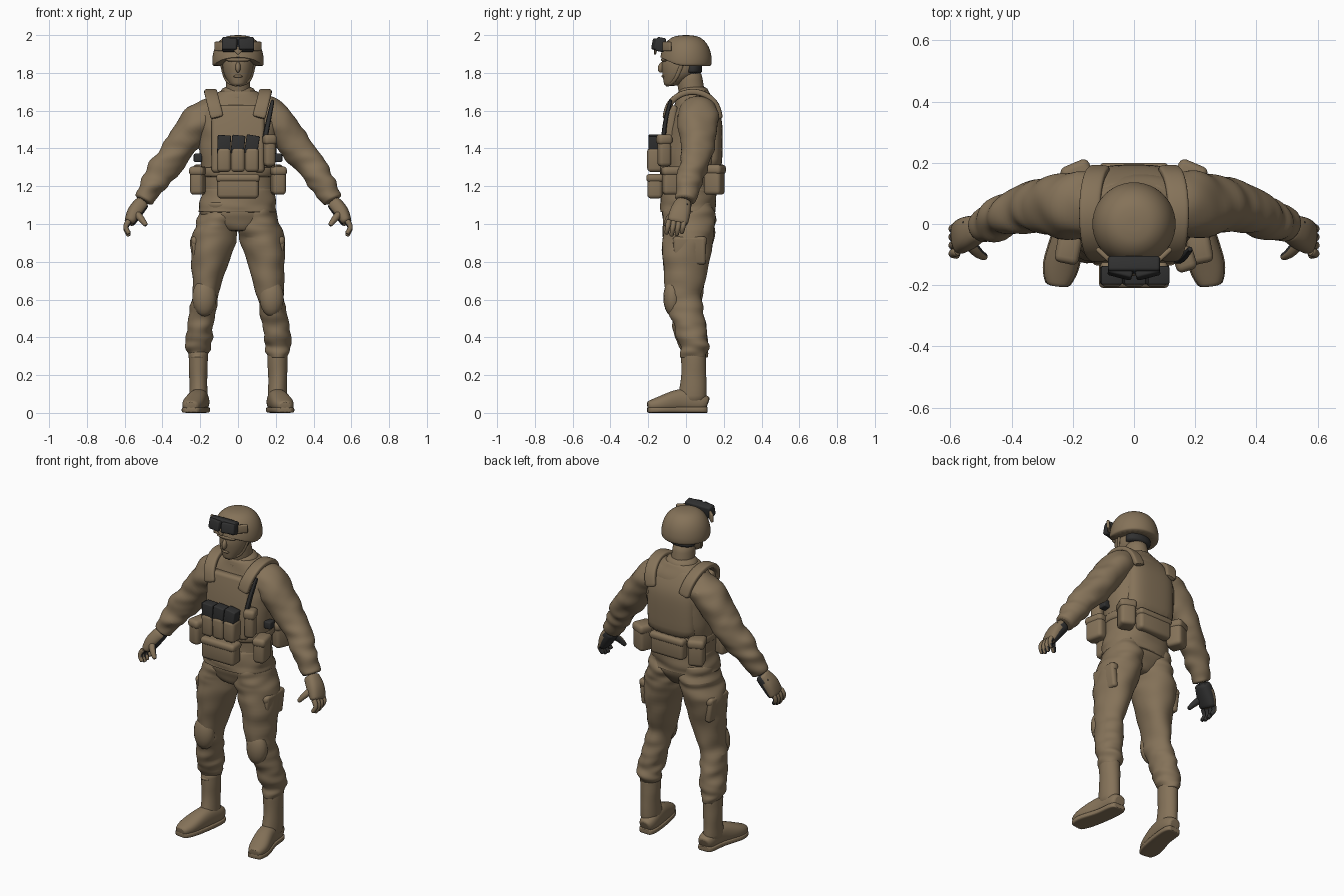
import bpy, bmesh, math
from mathutils import Vector, Euler, noise

if "Cube" in bpy.data.objects:
    bpy.data.objects.remove(bpy.data.objects["Cube"], do_unlink=True)


def material(name, *rgb):
    mat = bpy.data.materials.new(name)
    mat.use_nodes = True
    mat.diffuse_color = (*rgb, 1)
    shader = next(node for node in mat.node_tree.nodes if node.type == 'BSDF_PRINCIPLED')
    shader.inputs["Base Color"].default_value = mat.diffuse_color
    shader.inputs["Roughness"].default_value = .9
    return mat


TAN = material("tan cloth", .235, .17, .1)
BLACK = material("charcoal", .03, .03, .03)
UP, ACROSS, DEPTH = Vector((0, 0, 1)), Vector((1, 0, 0)), Vector((0, 1, 0))


def finish(name, bm, mat, mirror=1, subdivide=False):
    """Mirror if asked, fix normals, make the object and shade it."""
    for vert in bm.verts:
        vert.co.x *= mirror
    bmesh.ops.recalc_face_normals(bm, faces=bm.faces[:])
    mesh = bpy.data.meshes.new(name)
    bm.to_mesh(mesh)
    bm.free()
    obj = bpy.data.objects.new(name, mesh)
    bpy.context.collection.objects.link(obj)
    mesh.materials.append(mat)
    if subdivide:
        obj.modifiers.new("Smooth surface", 'SUBSURF').levels = 1
        obj.modifiers["Smooth surface"].render_levels = 1
    bpy.ops.object.select_all(action='DESELECT')
    obj.select_set(True)
    bpy.context.view_layer.objects.active = obj
    bpy.ops.object.shade_smooth_by_angle(angle=math.radians(50))
    return obj


def spline(keys, steps):
    """Fill in between key rings along a smooth curve."""
    keys = [Vector(key) for key in keys]
    last = len(keys) - 1
    for i in range(last):
        start, end = keys[i], keys[i + 1]
        leave = (end - keys[max(i - 1, 0)]) / 2
        arrive = (keys[min(i + 2, last)] - start) / 2
        for k in range(steps):
            t = k / steps
            ease = t * t * (3 - 2 * t)
            yield (start.lerp(end, ease) + leave * t * (1 - t) ** 2
                   - arrive * t * t * (1 - t))
    yield keys[last]


def loft(name, keys, mat=TAN, axis=None, side=ACROSS, sides=16, power=2, steps=3,
         fold=0, mirror=1, shape=None):
    """Skin rings of (x, y, z, radius along side, other radius); fold adds creases."""
    rows = list(spline(keys, steps))
    centres = [Vector(row[:3]) for row in rows]
    bm, loops = bmesh.new(), []
    for i, (row, centre) in enumerate(zip(rows, centres)):
        ahead, behind = centres[min(i + 1, len(rows) - 1)], centres[max(i - 1, 0)]
        along = axis or (ahead - behind).normalized()
        other = along.cross(side).normalized()
        first = other.cross(along)
        loop = []
        for k in range(sides):
            angle = math.tau * k / sides
            c, s = [math.copysign(abs(wave) ** (2 / power), wave)
                    for wave in (math.cos(angle), math.sin(angle))]
            offset = first * c * row[3] + other * s * row[4]
            point = centre + offset
            if fold:
                seed = Vector((point.x, point.y + mirror, point.z * 3)) * 8
                point += offset.normalized() * noise.noise(seed) * fold
            loop.append(bm.verts.new(shape(point) if shape else point))
        loops.append(loop)
    for low, high in zip(loops, loops[1:]):
        for k in range(sides):
            bm.faces.new((low[k - 1], low[k], high[k], high[k - 1]))
    bm.faces.new(loops[0])
    bm.faces.new(loops[-1])
    return finish(name, bm, mat, mirror, subdivide=True)


def stack(name, rows, **options):
    """Upright loft on the centre line from (height, y, half width, half depth)."""
    rings = [(0, y, z, width, depth) for z, y, width, depth in rows]
    return loft(name, rings, axis=UP, sides=24, **options)


def place(name, bm, at, mat, mirror, lean=0, roll=0, yaw=0):
    """Turn a solid and put it in position."""
    turn = Euler((lean, roll, yaw)).to_matrix()
    for vert in bm.verts:
        vert.co = turn @ vert.co + Vector(at)
    return finish(name, bm, mat, mirror)


def box(name, at, size, mat=TAN, mirror=1, soft=.02, **turn):
    bm = bmesh.new()
    bmesh.ops.create_cube(bm, size=1)
    for vert in bm.verts:
        vert.co *= Vector(size)
    bmesh.ops.bevel(bm, geom=bm.edges[:], offset=min(soft, min(size) * .4),
                    segments=3, profile=.5, affect='EDGES')
    return place(name, bm, at, mat, mirror, **turn)


def blob(name, at, size, mat=TAN, mirror=1, **turn):
    bm = bmesh.new()
    bmesh.ops.create_uvsphere(bm, u_segments=16, v_segments=10, radius=1)
    for vert in bm.verts:
        vert.co *= Vector(size)
    return place(name, bm, at, mat, mirror, **turn)


def pouch(name, at, size, **options):
    """Soft pouch with an overlapping flap on its upper third."""
    position, extent = Vector(at), Vector(size)
    box(name, position, extent, **options)
    flap = Vector((extent.x + .01, extent.y + .01, extent.z / 3))
    box(name + "_flap", position + UP * flap.z, flap, **options)


# Jacket, belt and neck
stack("jacket", [(.96, 0, .1, .09), (1.05, .01, .2, .14), (1.2, .02, .19, .14),
                 (1.45, .04, .21, .15), (1.6, .05, .22, .12), (1.71, .04, .09, .08)],
      fold=.012, power=2.3, steps=5)
stack("jacket_hem", [(1.06, .01, .205, .148), (1.1, .01, .205, .15), (1.2, .02, .19, .14)],
      fold=.015, power=2.3, steps=5)
stack("belt", [(z, .02, .2, .16) for z in (1.24, 1.31)], power=2.3)
stack("neck", [(1.64, .04, .07, .07), (1.82, .01, .06, .07)])
stack("collar", [(1.65, .04, .12, .1), (1.73, .04, .08, .07)])

# Vest plates, the rear one rounded to the back
box("vest_front", (0, -.09, 1.45), (.28, .06, .36), lean=-.1)
stack("vest_back", [(1.28, .11, .16, .08), (1.5, .115, .16, .08), (1.6, .1, .15, .075),
                    (1.69, .07, .11, .055)], power=3)

# Magazines, pouches and radio
for spot, label in enumerate(("right", "middle", "left"), start=-1):
    x = spot * .074
    box(f"{label}_magazine_pouch", (x, -.163, 1.34), (.074, .085, .13))
    box(f"{label}_magazine", (x, -.168, 1.42), (.07, .06, .1), BLACK,
        soft=.006, roll=.1 + spot * .06)
pouch("front_pouch", (0, -.165, 1.2), (.22, .08, .13))
pouch("back_pouch", (0, .165, 1.23), (.22, .06, .13))
pouch("radio_pouch", (.165, -.115, 1.39), (.06, .07, .17), yaw=.3)
loft("radio_antenna", [(.14, -.12, 1.44, .015, .014), (.16, -.11, 1.54, .014, .012),
                       (.185, -.08, 1.66, .01, .01)], BLACK, sides=8, power=3)

# Head and face
stack("head", [(1.73, -.08, .035, .035), (1.79, -.035, .074, .09),
               (1.86, -.02, .083, .11), (1.95, 0, .07, .1)])
blob("nose", (0, -.128, 1.83), (.014, .02, .03), lean=-.35)
blob("lips", (0, -.118, 1.782), (.024, .012, .008))
blob("brow", (0, -.112, 1.87), (.065, .02, .014))
stack("nape_pad", [(z, .035, .08, .05) for z in (1.795, 1.85)], mat=BLACK)


def raise_brim(point):
    """Lift the front of the helmet rim clear of the face."""
    rim = 1.83 + max(0, -point.y - .03) / 2
    return Vector((point.x, point.y, max(point.z, rim)))


# Helmet dome, broad at the crown, with a flared rim
dome = [(1.83, 0, .135, .132)]
for step in range(8):
    angle = step * 1.5 / 7
    radius = math.cos(angle) ** .7 * .138
    dome.append((1.86 + math.sin(angle) * .14, 0, radius, radius))
stack("helmet", dome, shape=raise_brim, steps=2)

# Goggles resting on the helmet front
box("goggle_frame", (0, -.135, 1.95), (.17, .05, .075), BLACK, soft=.01, lean=-.2)
box("goggle_nose_bridge", (0, -.162, 1.918), (.034, .012, .034), lean=-.2, roll=math.pi / 4)

for mirror, label in ((1, "left"), (-1, "right")):
    box(f"{label}_goggle_lens", (.042, -.148, 1.95), (.08, .05, .06), BLACK, mirror,
        soft=.008, lean=-.2, yaw=.25)
    box(f"{label}_goggle_strap", (.1, -.1, 1.94), (.06, .016, .05), mirror=mirror, yaw=.75)
    loft(f"{label}_chin_strap", [(.09, -.02, 1.85, .006, .012), (.065, -.06, 1.76, .006, .01),
                                 (0, -.105, 1.732, .009, .009)], sides=8, mirror=mirror)

    # Strap arching over the shoulder from chest to back
    arch = [math.pi * step / 6 for step in range(7)]
    loft(f"{label}_shoulder_strap",
         [(.11 + math.sin(a) * .035, .035 - math.cos(a) * .145, 1.56 + math.sin(a) * .14, .035, .016)
          for a in arch], power=4, mirror=mirror)

    # Waist pouches and side buckle
    pouch(f"{label}_hip_pouch", (.212, -.07, 1.23), (.07, .11, .15), mirror=mirror, yaw=.2)
    pouch(f"{label}_rear_pouch", (.18, .15, 1.235), (.09, .095, .16), mirror=mirror, yaw=-.4)
    box(f"{label}_side_buckle", (.212, 0, 1.35), (.045, .05, .045), BLACK, mirror, soft=.008)

    # Sleeve, tapering from shoulder to wrist
    loft(f"{label}_sleeve", [(.12, .06, 1.59, .1, .09), (.2, .06, 1.55, .11, .095),
                             (.305, .06, 1.41, .09, .085), (.39, .04, 1.3, .075, .08),
                             (.45, .01, 1.21, .065, .068), (.5, -.01, 1.12, .05, .048)],
         side=DEPTH, sides=20, steps=5, fold=.02, mirror=mirror)

    # Gloved hand with curled fingers and a wrist slit
    glove = [loft(f"{label}_palm", [(.5, -.01, 1.12, .042, .038), (.545, -.03, 1.065, .056, .042),
                                    (.577, -.047, 1, .056, .028)],
                  side=DEPTH, power=2.5, mirror=mirror)]
    box(f"{label}_wrist_slit", (.552, -.02, 1.103), (.009, .06, .009), BLACK, mirror, yaw=-.2)
    for spot, finger in enumerate(("index", "middle", "ring", "little")):
        y = -.09 + spot * .027
        length = .09 - abs(spot - 1.4) * .012
        bend = [(.575 + math.sin(t * math.pi) * .02, y - t * .014, 1.02 - t * length,
                 .017 - t * .005, .018 - t * .006) for t in (0, .5, 1)]
        glove.append(loft(f"{label}_{finger}_finger", bend, side=DEPTH, sides=8, mirror=mirror))
    glove.append(loft(f"{label}_thumb", [(.55, -.045, 1.07, .024, .024), (.515, -.09, 1.03, .02, .02),
                                         (.484, -.11, .99, .012, .012)],
                      side=DEPTH, sides=8, mirror=mirror))
    # Dark grip on the inward faces of the glove
    inward = Vector((-.8 * mirror, .5, -.3)).normalized()
    for part in glove:
        part.data.materials.append(BLACK)
        for face in part.data.polygons:
            face.material_index = int(face.normal.dot(inward) > .35)

    # Trouser leg bloused over the boot, knee pad and cargo pocket
    loft(f"{label}_trouser_leg", [(.1, .015, 1.12, .095, .13), (.107, .015, 1.02, .108, .14),
                                  (.132, .01, .9, .12, .135),
                                  (.17, -.01, .63, .073, .1), (.2, .02, .46, .072, .09),
                                  (.21, .04, .35, .066, .08), (.21, .04, .29, .05, .07)],
         axis=UP, sides=20, steps=6, fold=.022, mirror=mirror)
    blob(f"{label}_knee_pad", (.178, -.07, .61), (.064, .05, .1), mirror=mirror)
    pouch(f"{label}_cargo_pocket", (.222, .02, .86), (.04, .17, .15), mirror=mirror, roll=.12)

    # Boot with sole
    loft(f"{label}_boot_shaft", [(.21, .04, .34, .056, .07), (.21, .04, .2, .05, .066),
                                 (.21, .03, .05, .05, .08)],
         axis=UP, fold=.01, mirror=mirror)
    foot = [(.2, .115, .045, .034, .035), (.2, .08, .055, .05, .05), (.21, -.02, .066, .052, .064),
            (.24, -.14, .045, .058, .042), (.25, -.205, .035, .035, .025)]
    loft(f"{label}_boot_foot", foot, power=2.4, mirror=mirror)
    sole = [(x, y, .016, width + .003, .016) for x, y, z, width, height in foot]
    loft(f"{label}_boot_sole", sole, power=5, mirror=mirror)
